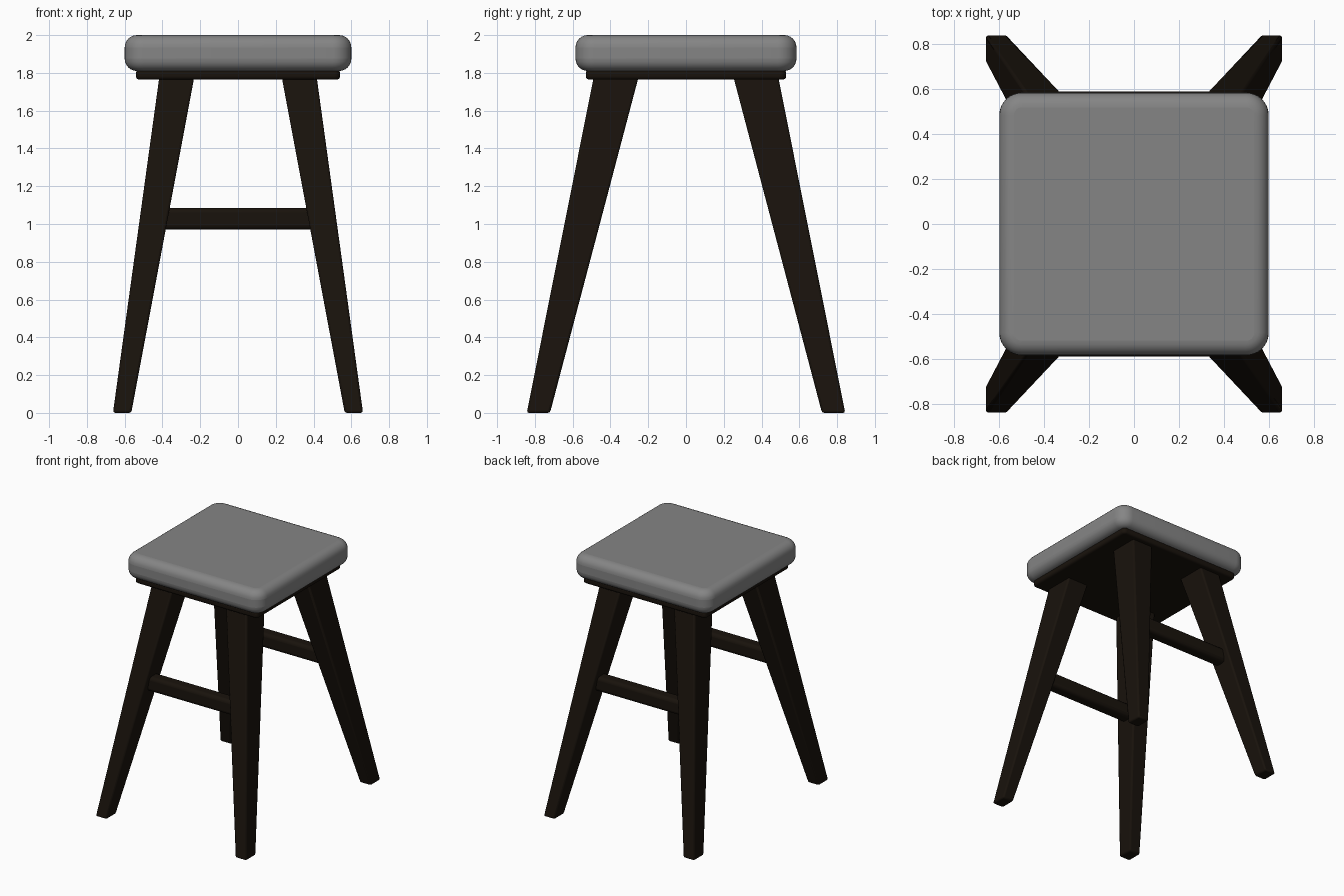
import bpy, bmesh

if "Cube" in bpy.data.objects:
    bpy.data.objects.remove(bpy.data.objects["Cube"])


def material(name, color):
    m = bpy.data.materials.new(name)
    m.diffuse_color = color
    m.use_nodes = True
    m.node_tree.nodes["Principled BSDF"].inputs["Base Color"].default_value = m.diffuse_color
    return m


wood = material("dark_wood", (0.0095, 0.0062, 0.0036, 1))
cloth = material("grey_cloth", (0.235, 0.235, 0.235, 1))


def add_part(name, bm, bevel, segments, mat, angle=0.5):
    bmesh.ops.recalc_face_normals(bm, faces=bm.faces)
    mesh = bpy.data.meshes.new(name)
    bm.to_mesh(mesh)
    bm.free()
    mesh.materials.append(mat)
    ob = bpy.data.objects.new(name, mesh)
    bpy.context.collection.objects.link(ob)
    mod = ob.modifiers.new("soft_edges", 'BEVEL')
    mod.width, mod.segments, mod.limit_method = bevel, segments, 'ANGLE'
    mod.angle_limit = angle
    mod.use_clamp_overlap = False
    bpy.context.view_layer.objects.active = ob
    ob.select_set(True)
    bpy.ops.object.shade_smooth_by_angle()
    ob.select_set(False)
    return ob


def frustum(bottom, top):
    """Block between two horizontal rectangles (x0, x1, y0, y1, z)."""
    bm = bmesh.new()
    rings = []
    for x0, x1, y0, y1, z in (bottom, top):
        rings.append([bm.verts.new((x, y, z)) for x, y in
                      ((x0, y0), (x1, y0), (x1, y1), (x0, y1))])
    for i in range(4):
        j = (i + 1) % 4
        bm.faces.new((rings[0][i], rings[0][j], rings[1][j], rings[1][i]))
    bm.faces.new(rings[0][::-1])
    bm.faces.new(rings[1])
    return bm


def slab(hx, hy, z0, z1, corner):
    """Flat block with rounded corners in plan."""
    bm = frustum((-hx, hx, -hy, hy, z0), (-hx, hx, -hy, hy, z1))
    upright = [e for e in bm.edges
               if abs(e.verts[0].co.z - e.verts[1].co.z) > 0.01]
    bmesh.ops.bevel(bm, geom=upright, offset=corner, segments=8,
                    profile=0.5, affect='EDGES')
    return bm


# Padded seat and the board below it
add_part("seat", slab(0.6, 0.585, 1.81, 2.0, 0.1), 0.065, 6, cloth, 0.8)
add_part("seat_board", slab(0.54, 0.53, 1.765, 1.815, 0.03), 0.016, 3, wood, 0.8)

# Four splayed, tapered legs
for side_y, end in ((-1, "front"), (1, "back")):
    for side_x, side in ((-1, "left"), (1, "right")):
        bm = frustum((0.565, 0.662, 0.72, 0.843, 0), (0.232, 0.417, 0.252, 0.489, 1.775))
        for v in bm.verts:
            v.co.x *= side_x
            v.co.y *= side_y
        add_part(f"{end}_{side}_leg", bm, 0.012, 2, wood)
    # Stretcher between the pair of legs
    y = 0.54 * side_y
    rect = (-0.43, 0.43, y - 0.05, y + 0.05)
    add_part(f"{end}_stretcher", frustum((*rect, 0.97), (*rect, 1.085)), 0.025, 3, wood)
